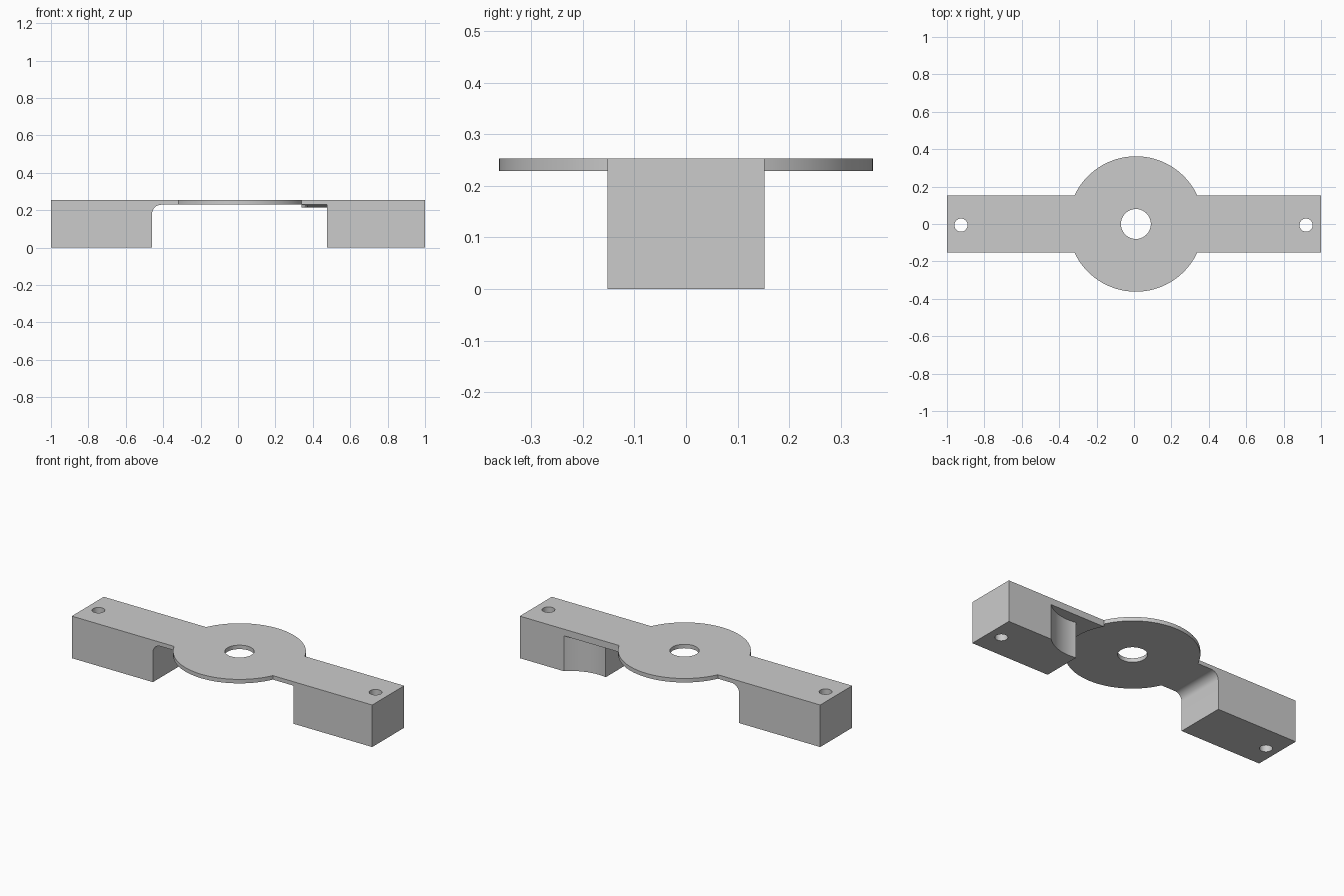
import bpy
import bmesh
from math import cos, sin, pi

cube = bpy.data.objects.get("Cube")
if cube:
    bpy.data.objects.remove(cube, do_unlink=True)

HALF_Y, TOP, UNDER = 0.152, 0.253, 0.229
MID_X, DISC_R = 0.01, 0.362

grey = bpy.data.materials.new("plain grey")
grey.use_nodes = True
grey.diffuse_color = (0.6, 0.6, 0.6, 1)
grey.node_tree.nodes["Principled BSDF"].inputs["Base Color"].default_value = (0.6, 0.6, 0.6, 1)


def ceiling(x, y):
    """Sloping underside of the arm beside the thick left block."""
    return UNDER - 0.016 * (y + HALF_Y) / (2 * HALF_Y)


def prism(name, outline, low, high):
    """Extrude an xy outline from low to high; high may be a function of x, y."""
    bm = bmesh.new()
    bottom = [bm.verts.new((x, y, low)) for x, y in outline]
    top = [bm.verts.new((x, y, high(x, y) if callable(high) else high)) for x, y in outline]
    bm.faces.new(bottom)
    bm.faces.new(top)
    n = len(outline)
    for i in range(n):
        j = (i + 1) % n
        bm.faces.new((bottom[i], bottom[j], top[j], top[i]))
    bmesh.ops.recalc_face_normals(bm, faces=bm.faces)
    mesh = bpy.data.meshes.new(name)
    bm.to_mesh(mesh)
    bm.free()
    mesh.materials.append(grey)
    obj = bpy.data.objects.new(name, mesh)
    bpy.context.collection.objects.link(obj)
    return obj


def circle(x, y, r, n=96):
    return [(x + r * cos(2 * pi * i / n), y + r * sin(2 * pi * i / n)) for i in range(n)]


def rect(x0, x1, y):
    return [(x0, -y), (x1, -y), (x1, y), (x0, y)]


# Straight bar with end blocks
bracket = prism("mounting_bracket", rect(-1, 1, HALF_Y), 0, TOP)

# Gap under the arm, rounded into the right block
fillet = 0.05
profile = [(0.1, -0.1), (0.1, UNDER)]
profile += [(-0.46 + fillet - fillet * sin(a), UNDER - fillet + fillet * cos(a))
            for a in [pi / 2 * i / 12 for i in range(13)]]
profile.append((-0.46, -0.1))
right_gap = prism("right_gap_cutter", profile, -0.3, 0.3)
for v in right_gap.data.vertices:
    v.co = (v.co.x, -v.co.z, v.co.y)

# Sloped gap, round pocket in the left block, and clearance below the disc
left_gap = prism("left_gap_cutter", rect(0.09, 0.475, 0.3), -0.1, ceiling)
pocket = prism("pocket_cutter", circle(0.526, 0.34, 0.26), -0.1, ceiling)
clearance = prism("clearance_cutter", circle(MID_X, 0, DISC_R), -0.1, UNDER)

# Round centre plate and through holes
disc = prism("centre_plate", circle(MID_X, 0, DISC_R), UNDER, TOP)
holes = [prism("hole_cutter", circle(x, y, r, 48), -0.2, 0.5)
         for x, y, r in ((MID_X, 0, 0.08), (-0.925, -0.006, 0.035), (0.92, -0.006, 0.035))]

steps = [(c, "DIFFERENCE") for c in (right_gap, left_gap, pocket, clearance)]
steps += [(disc, "UNION")] + [(h, "DIFFERENCE") for h in holes]
for tool, operation in steps:
    mod = bracket.modifiers.new(tool.name, "BOOLEAN")
    mod.operation = operation
    mod.solver = "EXACT"
    mod.object = tool

# Bake the cuts, then drop the cutters
bpy.context.view_layer.update()
graph = bpy.context.evaluated_depsgraph_get()
result = bpy.data.meshes.new_from_object(bracket.evaluated_get(graph))
bracket.modifiers.clear()
bracket.data = result
for tool, _ in steps:
    bpy.data.objects.remove(tool, do_unlink=True)

bpy.ops.object.select_all(action="DESELECT")
bracket.select_set(True)
bpy.context.view_layer.objects.active = bracket
bpy.ops.object.shade_smooth_by_angle(angle=pi / 6)
